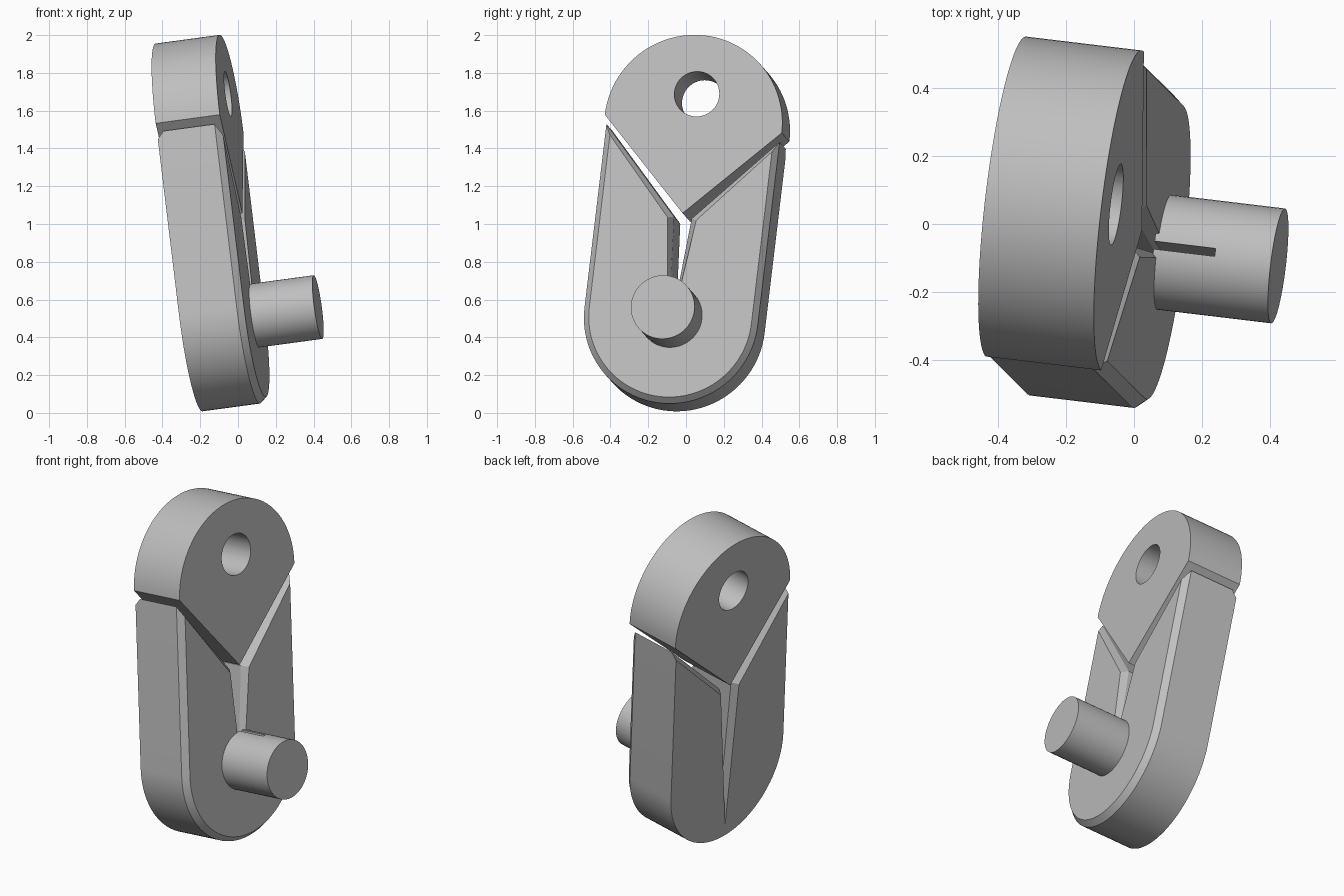
import bpy, bmesh, math
from mathutils import Matrix, Vector

if "Cube" in bpy.data.objects:
    bpy.data.objects.remove(bpy.data.objects["Cube"], do_unlink=True)

# Single grey material
grey = bpy.data.materials.new("plain_grey")
grey.use_nodes = True
COLOR = (0.52, 0.52, 0.52, 1)
grey.diffuse_color = COLOR
grey.node_tree.nodes["Principled BSDF"].inputs["Base Color"].default_value = COLOR

# Tilted frame: local x = thickness, y = width, z = length; origin at lower arc centre
u = Vector((0.984, -0.118, 0.133)).normalized()
v = Vector((-0.12, 0.118, 0.986))
v = (v - u * v.dot(u)).normalized()
w = v.cross(u)
FRAME = Matrix.Translation((0.089, -0.083, 0.515)) @ Matrix((u, w, v)).transposed().to_4x4()
THICK = 0.345
UPPER = 1.03


def arc(radius, centre, start, end, steps=48):
    angles = [math.radians(start + (end - start) * i / steps) for i in range(steps + 1)]
    return [(radius * math.cos(t), centre + radius * math.sin(t)) for t in angles]


def loft(name, rings):
    """Skin a list of (depth, outline) rings and cap both ends."""
    bm = bmesh.new()
    loops = [[bm.verts.new((a, y, z)) for y, z in pts] for a, pts in rings]
    for lo, hi in zip(loops, loops[1:]):
        for i in range(len(lo)):
            j = (i + 1) % len(lo)
            bm.faces.new((lo[i], lo[j], hi[j], hi[i]))
    ends = [bm.faces.new(loops[0]), bm.faces.new(loops[-1])]
    bmesh.ops.recalc_face_normals(bm, faces=bm.faces)
    bmesh.ops.triangulate(bm, faces=ends)
    mesh = bpy.data.meshes.new(name)
    bm.to_mesh(mesh)
    bm.free()
    obj = bpy.data.objects.new(name, mesh)
    bpy.context.collection.objects.link(obj)
    mesh.materials.append(grey)
    obj.matrix_world = FRAME
    return obj


def cut(obj, cutter):
    mod = obj.modifiers.new("cut", 'BOOLEAN')
    mod.operation = 'DIFFERENCE'
    mod.solver = 'EXACT'
    mod.object = cutter
    bpy.ops.object.select_all(action='DESELECT')
    bpy.context.view_layer.objects.active = obj
    obj.select_set(True)
    bpy.ops.object.modifier_apply(modifier=mod.name)
    bpy.data.objects.remove(cutter, do_unlink=True)


def body_outline(radius, top, mouth, mouth_z, tip):
    # Rounded bottom, straight sides, V-shaped top and tapering slot
    return arc(radius, 0, 180, 360) + [(radius, top), (mouth, mouth_z), (0, tip),
                                       (-mouth, mouth_z), (-radius, top)]


# Lower body with bevelled front rim and bevelled slot
full = body_outline(0.465, 0.985, 0.047, 0.53, -0.1)
body = loft("lower_body", [
    (0, body_outline(0.435, 0.925, 0.077, 0.52, -0.14)),
    (-0.035, full),
    (0.035 - THICK, full),
    (-THICK, body_outline(0.465, 0.945, 0.075, 0.52, -0.4)),
])

# Upper cap with pointed lower edge and a round through hole
cap_outline = arc(0.475, UPPER, 0, 180) + [(0, 0.55)]
cap = loft("upper_cap", [(0, cap_outline), (-THICK, cap_outline)])
hole = arc(0.12, 1.19, 0, 360)[:-1]
cut(cap, loft("hole_cutter", [(0.1, hole), (-THICK - 0.1, hole)]))

# Pin with a narrow slot along its upper inner half
circle = arc(0.17, 0, 0, 360)[:-1]
pin = loft("pin", [(-0.01, circle), (0.34, circle)])
slot = [(-0.016, 0.25), (-0.003, 0), (0.003, 0), (0.016, 0.25)]
cut(pin, loft("slot_cutter", [(-0.1, slot), (THICK / 2, slot)]))

# Smooth curved walls, keep edges crisp
bpy.ops.object.select_all(action='DESELECT')
for obj in (body, cap, pin):
    obj.select_set(True)
    bpy.context.view_layer.objects.active = obj
bpy.ops.object.shade_smooth_by_angle(angle=math.radians(25))
